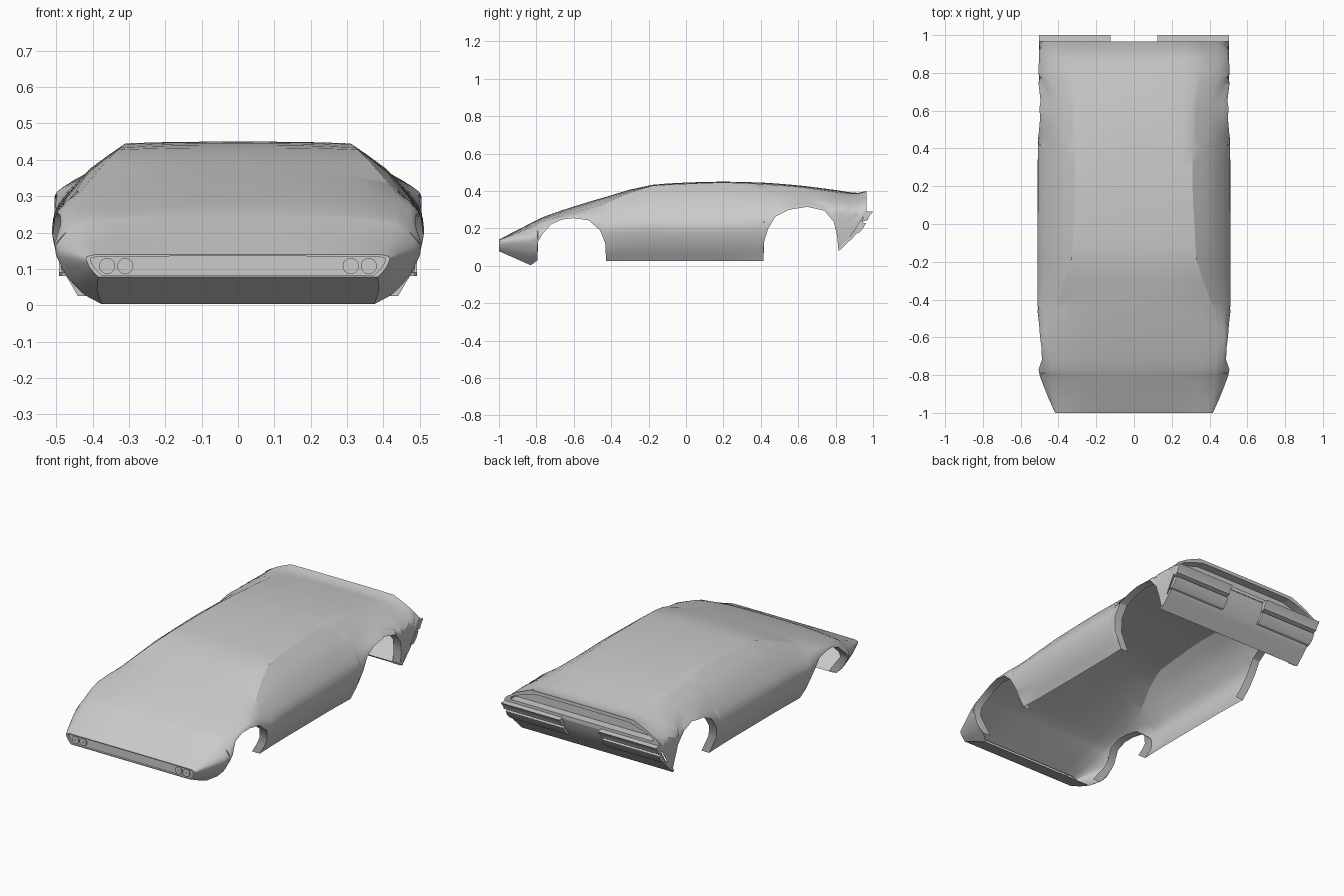
import bpy, bmesh, math
from mathutils import Matrix

if "Cube" in bpy.data.objects:
    bpy.data.objects.remove(bpy.data.objects["Cube"])

# y, roof centre z, then (x, z) of crease, shoulder, widest line, sill
STATIONS = [
    (-1.0, .140, .395, .139, .408, .137, .418, .132, .385, .078),
    (-.83, .228, .425, .205, .452, .190, .490, .150, .375, .003),
    (-.77, .258, .437, .237, .472, .215, .506, .162, .430, .020),
    (-.60, .317, .447, .285, .488, .268, .508, .225, .460, .030),
    (-.43, .368, .415, .335, .460, .295, .512, .210, .440, .025),
    (-.18, .433, .330, .428, .430, .345, .512, .210, .435, .025),
    (0.00, .445, .320, .438, .425, .355, .512, .210, .435, .025),
    (0.20, .450, .310, .445, .425, .358, .512, .210, .435, .025),
    (0.40, .445, .310, .437, .430, .350, .510, .220, .440, .030),
    (0.62, .428, .315, .420, .440, .348, .505, .300, .470, .050),
    (0.80, .405, .330, .395, .450, .345, .505, .295, .480, .070),
    (0.92, .390, .335, .385, .440, .345, .503, .295, .485, .080),
    (.965, .400, .335, .398, .440, .350, .503, .300, .485, .080)]
# lower edge of the body side (y, z), including both wheel arches
EDGE = [(-1, .078), (-.83, .003), (-.795, .028), (-.79, .13), (-.77, .167),
        (-.72, .222), (-.66, .248), (-.6, .255), (-.52, .243), (-.46, .19),
        (-.432, .12), (-.427, .025), (.414, .025), (.418, .13), (.44, .2),
        (.48, .265), (.55, .3), (.65, .315), (.74, .295), (.79, .235),
        (.808, .16), (.815, .08), (.84, .103), (.965, .285)]


def interp(rows, t, smooth=True):
    """Monotone interpolation of table rows (first column is the parameter)."""
    n = len(rows)
    t = min(max(t, rows[0][0]), rows[-1][0])
    i = next(k for k in range(n - 1) if t <= rows[k + 1][0])
    h = rows[i + 1][0] - rows[i][0]
    u = (t - rows[i][0]) / h

    def slope(k, c):
        return (rows[k + 1][c] - rows[k][c]) / (rows[k + 1][0] - rows[k][0])

    def tangent(k, c):
        if k == 0:
            return slope(0, c)
        if k == n - 1:
            return slope(n - 2, c)
        a, b = slope(k - 1, c), slope(k, c)
        return 2 * a * b / (a + b) if a * b > 0 else 0

    out = []
    for c in range(1, len(rows[0])):
        p, q = rows[i][c], rows[i + 1][c]
        if smooth:
            out.append(p * (2*u**3 - 3*u*u + 1) + q * (3*u*u - 2*u**3)
                       + h * tangent(i, c) * (u**3 - 2*u*u + u) + h * tangent(i + 1, c) * (u**3 - u*u))
        else:
            out.append(p + (q - p) * u)
    return out


def section(y, top_n=5, side_n=12):
    """Half cross-section from roof centre down to the lower edge."""
    zc, x2, z2, x3, z3, x4, z4, x6, z6 = interp(STATIONS, y)
    zb = interp(EDGE, y, False)[0]
    mid = ((z4 + z6) / 2, x4 - (x4 - x6) * .3)
    side = [(z6, x6), mid, (z4, x4), (z3, x3), (z2, x2)]
    pts = [(x2 * k / top_n, y, zc + (z2 - zc) * (k / top_n) ** 3) for k in range(top_n)]
    for k in range(side_n + 1):
        z = z2 + (zb - z2) * k / side_n
        pts.append((interp(side, z)[0], y, z))
    return pts


def finish(name, bm, mirror=True, angle=30):
    me = bpy.data.meshes.new(name)
    bmesh.ops.recalc_face_normals(bm, faces=bm.faces)
    bm.to_mesh(me)
    bm.free()
    ob = bpy.data.objects.new(name, me)
    bpy.context.collection.objects.link(ob)
    if mirror:
        m = ob.modifiers.new("mirror", 'MIRROR')
        m.use_clip = True
        m.merge_threshold = .0005
    bpy.ops.object.select_all(action='DESELECT')
    ob.select_set(True)
    bpy.context.view_layer.objects.active = ob
    bpy.ops.object.shade_smooth_by_angle(angle=math.radians(angle))
    return ob


def strip(bm, a, b):
    for i in range(len(a) - 1):
        bm.faces.new((a[i], a[i + 1], b[i + 1], b[i]))


def recessed_end(bm, loop, zc, sx, sz, depth):
    """Inset frame and sunken panel closing an end section."""
    y0 = loop[0].co.y
    loop = loop + [bm.verts.new((0, y0, loop[-1].co.z))]
    rim = [bm.verts.new((v.co.x * sx, y0, zc + (v.co.z - zc) * sz)) for v in loop]
    back = [bm.verts.new((v.co.x, y0 + depth, v.co.z)) for v in rim]
    strip(bm, loop, rim)
    strip(bm, rim, back)
    bm.faces.new(back)


# body shell
ys = sorted({r[0] for r in STATIONS} | {e[0] for e in EDGE} | {-.92, -.3, -.1, .1, .3, .88})
bm = bmesh.new()
rings = [[bm.verts.new(p) for p in section(y)] for y in ys]
for a, b in zip(rings, rings[1:]):
    strip(bm, a, b)
# chin under the nose
chin = [r for y, r in zip(ys, rings) if y <= -.83]
mids = [bm.verts.new((0, r[-1].co.y, r[-1].co.z)) for r in chin]
strip(bm, mids, [r[-1] for r in chin])
# inward lips round the wheel arches
for lo, hi in ((-.796, -.426), (.413, .816)):
    outer = [r[-1] for y, r in zip(ys, rings) if lo < y < hi]
    inner = [bm.verts.new((v.co.x - .05, v.co.y, v.co.z)) for v in outer]
    strip(bm, outer, inner)
# nose band and tail recess
recessed_end(bm, rings[0], .106, .97, .85, .012)
recessed_end(bm, rings[-1], .345, .92, .62, -.05)
finish("body_shell", bm)


def prism(name, profile, x0, x1):
    bm = bmesh.new()
    a = [bm.verts.new((x0, y, z)) for y, z in profile]
    b = [bm.verts.new((x1, y, z)) for y, z in profile]
    strip(bm, a + a[:1], b + b[:1])
    if x0 > 0:
        bm.faces.new(a)
    bm.faces.new(b)
    return finish(name, bm)


# stepped rear panel and split bumper strips
prism("rear_panel", [(.82, .08), (.892, .15), (.905, .165), (.925, .2), (.945, .23), (.963, .285),
                     (.948, .285), (.93, .235), (.885, .165), (.812, .09)], 0, .492)
prism("upper_bumper", [(1.0, .29), (.96, .292), (.94, .235), (.972, .245), (.978, .262)], .125, .503)
prism("lower_bumper", [(.962, .228), (.94, .232), (.9, .17), (.922, .175), (.945, .197)], .125, .498)

# headlights
bm = bmesh.new()
for x in (.31, .36):
    for r, y in ((.022, -.988), (.003, -.992)):
        bmesh.ops.create_cone(bm, cap_ends=True, segments=24, radius1=r, radius2=r, depth=.016,
                              matrix=Matrix.Translation((x, y, .108)) @ Matrix.Rotation(math.pi / 2, 4, 'X'))
finish("headlights", bm)
